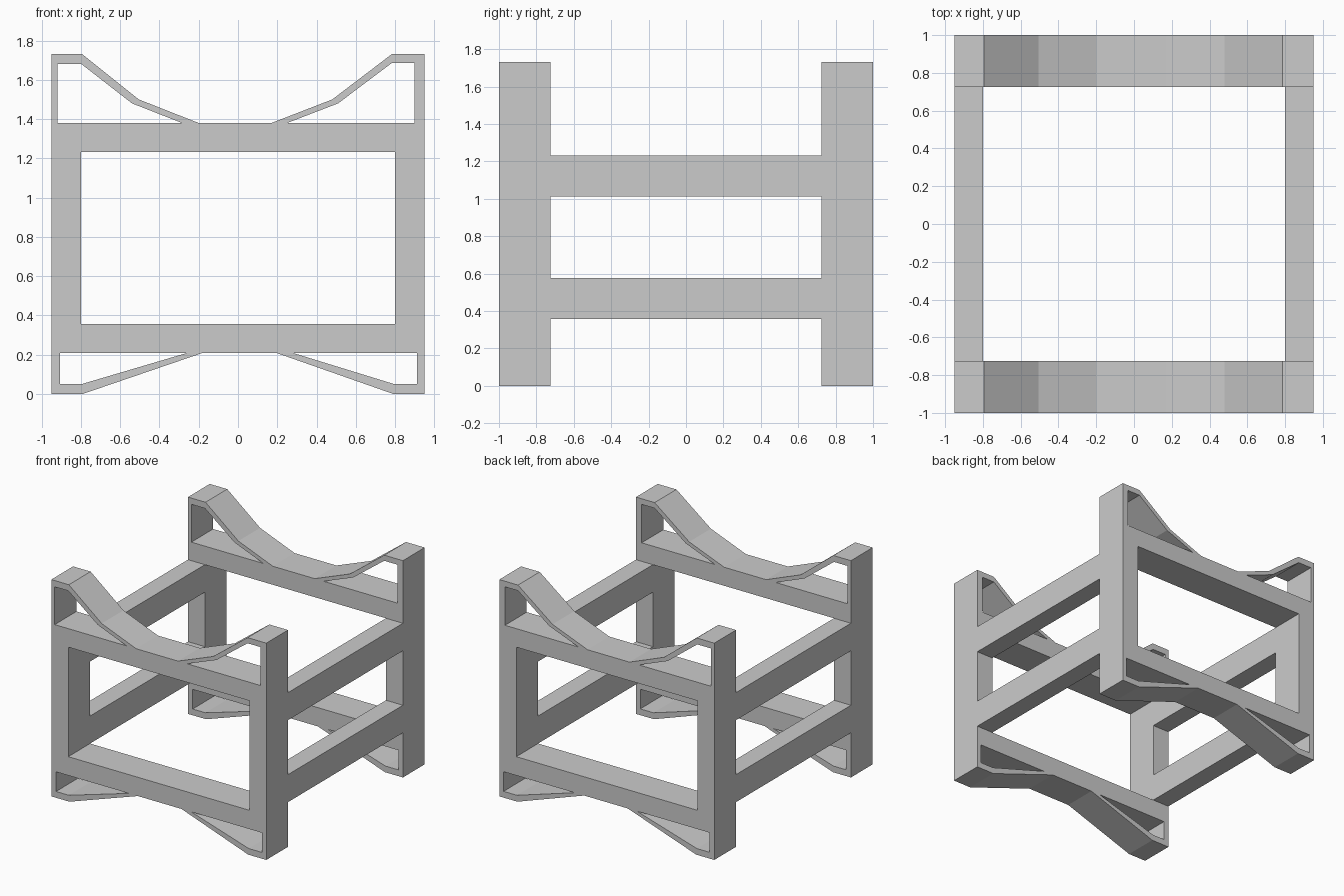
import bpy
import bmesh
from math import radians

if "Cube" in bpy.data.objects:
    bpy.data.objects.remove(bpy.data.objects["Cube"])

HALF_WIDTH, INNER, END_Y, RAIL_Y = 0.95, 0.80, 1.0, 0.725

# End frame outline: curved cradle on top, splayed feet below (x, z)
OUTLINE = [(-0.95, 0), (-0.79, 0), (-0.185, 0.207), (0.20, 0.207), (0.79, 0), (0.95, 0),
           (0.95, 1.732), (0.785, 1.732), (0.48, 1.50), (0.17, 1.38),
           (-0.20, 1.38), (-0.505, 1.50), (-0.795, 1.732), (-0.95, 1.732)]

# Openings: main window, two cradle gaps, two foot gaps
OPENINGS = [
    [(-0.80, 0.357), (0.80, 0.357), (0.80, 1.232), (-0.80, 1.232)],
    [(-0.92, 1.38), (-0.285, 1.38), (-0.54, 1.48), (-0.80, 1.682), (-0.92, 1.682)],
    [(0.90, 1.38), (0.25, 1.38), (0.51, 1.48), (0.785, 1.687), (0.90, 1.687)],
    [(-0.908, 0.207), (-0.908, 0.05), (-0.796, 0.05), (-0.265, 0.207)],
    [(0.912, 0.207), (0.912, 0.05), (0.795, 0.05), (0.285, 0.207)],
]


def end_frame(name, y):
    """Filled flat profile with holes, extruded along y."""
    curve = bpy.data.curves.new(name, 'CURVE')
    curve.dimensions = '2D'
    curve.fill_mode = 'BOTH'
    curve.extrude = (END_Y - RAIL_Y) / 2
    for loop in [OUTLINE] + OPENINGS:
        spline = curve.splines.new('POLY')
        spline.points.add(len(loop) - 1)
        for point, (x, z) in zip(spline.points, loop):
            point.co = (x, z, 0, 1)
        spline.use_cyclic_u = True
    obj = bpy.data.objects.new(name, curve)
    obj.rotation_euler.x = radians(90)
    obj.location.y = y
    bpy.context.collection.objects.link(obj)
    bpy.ops.object.select_all(action='DESELECT')
    obj.select_set(True)
    bpy.context.view_layer.objects.active = obj
    bpy.ops.object.convert(target='MESH')
    obj = bpy.context.object
    # Weld the caps to the walls
    bm = bmesh.new()
    bm.from_mesh(obj.data)
    bmesh.ops.remove_doubles(bm, verts=bm.verts, dist=0.0005)
    bmesh.ops.recalc_face_normals(bm, faces=bm.faces)
    for face in bm.faces:
        face.smooth = False
    bm.to_mesh(obj.data)
    bm.free()


def side_rail(name, side, z0, z1):
    bpy.ops.mesh.primitive_cube_add(
        size=1, location=(side * (HALF_WIDTH + INNER) / 2, 0, (z0 + z1) / 2))
    obj = bpy.context.object
    obj.name = name
    obj.scale = (HALF_WIDTH - INNER, 2 * RAIL_Y, z1 - z0)


# Front and back frames
mid_y = (END_Y + RAIL_Y) / 2
end_frame("front_frame", -mid_y)
end_frame("back_frame", mid_y)

# Lower and upper rails on both sides
for label, side in (("left", -1), ("right", 1)):
    side_rail(f"{label}_lower_rail", side, 0.357, 0.577)
    side_rail(f"{label}_upper_rail", side, 1.012, 1.232)
